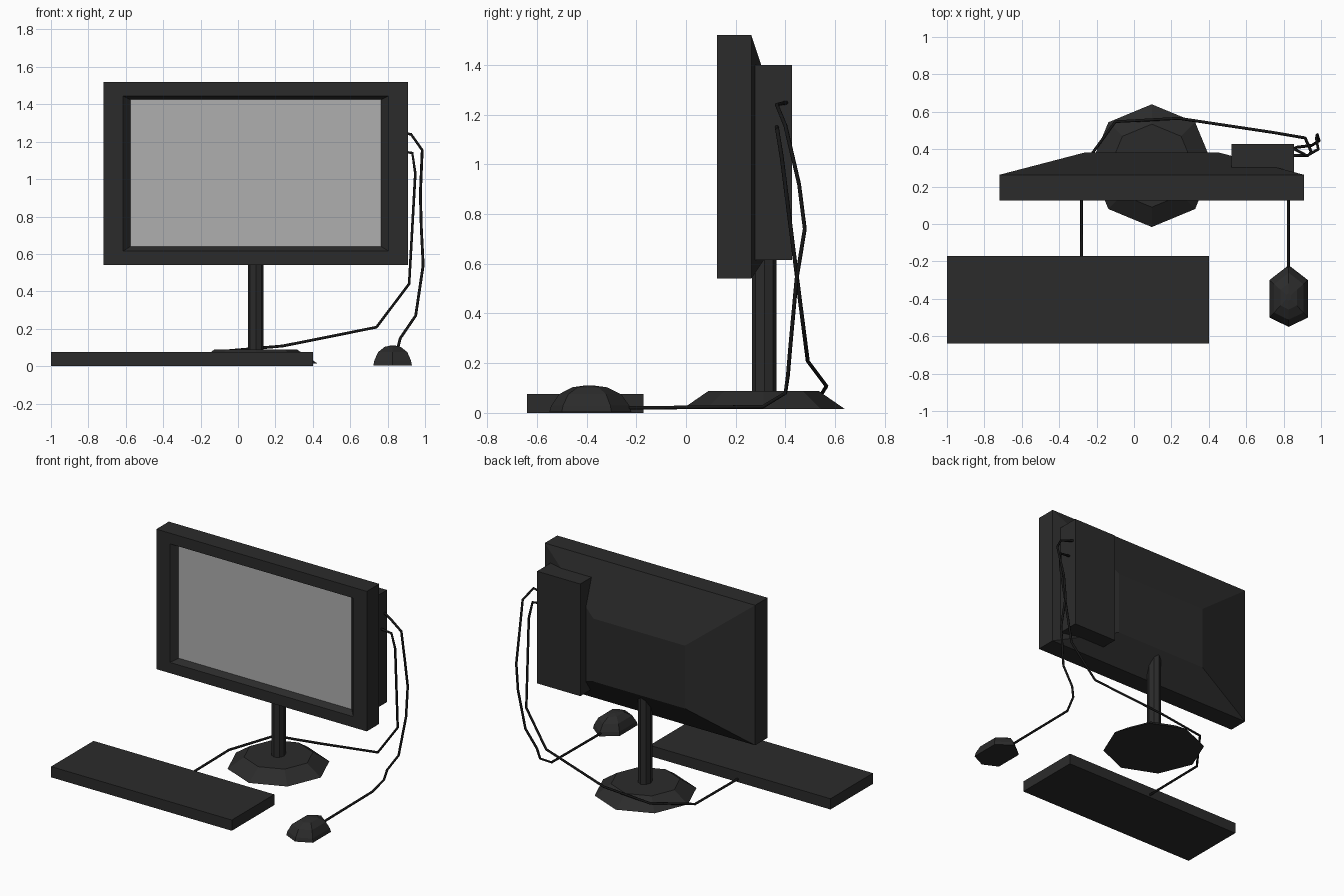
import bpy, bmesh, math

if "Cube" in bpy.data.objects:
    bpy.data.objects.remove(bpy.data.objects["Cube"])


def material(name, shade):
    m = bpy.data.materials.new(name)
    m.diffuse_color = (shade, shade, shade, 1)
    m.use_nodes = True
    m.node_tree.nodes["Principled BSDF"].inputs["Base Color"].default_value = m.diffuse_color
    return m


DARK = material("dark_plastic", 0.024)
CABLE = material("cable_black", 0.008)
GREY = material("screen_grey", 0.43)


def loft(name, rings, mat=DARK, cap_start=True, cap_end=True):
    """Skin a series of closed rings with equal point counts."""
    bm = bmesh.new()
    vs = [[bm.verts.new(p) for p in ring] for ring in rings]
    n = len(rings[0])
    for a, b in zip(vs, vs[1:]):
        for i in range(n):
            j = (i + 1) % n
            bm.faces.new((a[i], a[j], b[j], b[i]))
    if cap_start:
        bm.faces.new(vs[0][::-1])
    if cap_end:
        bm.faces.new(vs[-1])
    bmesh.ops.recalc_face_normals(bm, faces=bm.faces)
    me = bpy.data.meshes.new(name)
    bm.to_mesh(me)
    bm.free()
    me.materials.append(mat)
    ob = bpy.data.objects.new(name, me)
    bpy.context.collection.objects.link(ob)
    return ob


def upright(x0, x1, z0, z1, y):
    return [(x0, y, z0), (x1, y, z0), (x1, y, z1), (x0, y, z1)]


def octagon(cx, cy, rx, ry, z):
    return [(cx + rx * math.cos(i * math.pi / 4), cy + ry * math.sin(i * math.pi / 4), z)
            for i in range(8)]


def box(name, x, y, z):
    return loft(name, [upright(*x, *z, y[0]), upright(*x, *z, y[1])])


def cable(name, points, radius=0.008):
    cu = bpy.data.curves.new(name, 'CURVE')
    cu.dimensions = '3D'
    cu.bevel_depth = radius
    cu.bevel_resolution = 1
    cu.use_fill_caps = True
    sp = cu.splines.new('POLY')
    sp.points.add(len(points) - 1)
    for p, co in zip(sp.points, points):
        p.co = (*co, 1)
    cu.materials.append(CABLE)
    ob = bpy.data.objects.new(name, cu)
    bpy.context.collection.objects.link(ob)


# Monitor housing: sloped bezel recess, rim, tapered back
loft("monitor_housing", [
    upright(-0.575, 0.765, 0.64, 1.425, 0.165),
    upright(-0.615, 0.805, 0.615, 1.445, 0.125),
    upright(-0.72, 0.91, 0.54, 1.52, 0.125),
    upright(-0.72, 0.91, 0.54, 1.52, 0.263),
    upright(-0.26, 0.45, 0.72, 1.16, 0.383)], cap_start=False)

# Screen closing the recess
loft("screen", [upright(-0.575, 0.765, 0.64, 1.425, 0.165)], GREY, cap_end=False)

# Computer unit on the back
box("rear_unit", (0.52, 0.855), (0.265, 0.427), (0.615, 1.40))

# Stand
loft("stand_base", [octagon(0.095, 0.312, 0.328, 0.328, 0.015),
                    octagon(0.095, 0.312, 0.222, 0.222, 0.088)])
loft("stand_pole", [octagon(0.095, 0.315, 0.042, 0.05, 0.08),
                    octagon(0.095, 0.315, 0.042, 0.05, 0.80)])

# Keyboard
box("keyboard", (-1.0, 0.40), (-0.64, -0.17), (0.0, 0.075))

# Mouse: hexagonal rings shrinking to a small flat top
OUTLINE = [(0, -0.16), (0.103, -0.11), (0.103, 0.09), (0, 0.17), (-0.103, 0.09), (-0.103, -0.11)]
loft("mouse", [[(0.827 + s * x, -0.39 + s * y, z) for x, y in OUTLINE]
               for s, z in ((1, 0.004), (0.95, 0.03), (0.76, 0.075), (0.42, 0.103), (0.12, 0.11))])

# Cables
cable("keyboard_cable", [
    (-0.28, -0.19, 0.02), (-0.28, 0.30, 0.025), (-0.10, 0.547, 0.078), (0.24, 0.565, 0.108),
    (0.74, 0.49, 0.208), (0.915, 0.46, 0.44), (0.948, 0.385, 1.03), (0.932, 0.367, 1.14),
    (0.84, 0.365, 1.152)])
cable("mouse_cable", [
    (0.825, -0.26, 0.02), (0.825, 0.31, 0.025), (0.85, 0.40, 0.08), (0.868, 0.41, 0.15),
    (0.95, 0.42, 0.27), (0.99, 0.445, 0.54), (0.98, 0.478, 0.74), (0.975, 0.455, 0.92),
    (0.985, 0.40, 1.155), (0.925, 0.365, 1.24), (0.84, 0.41, 1.25)])
